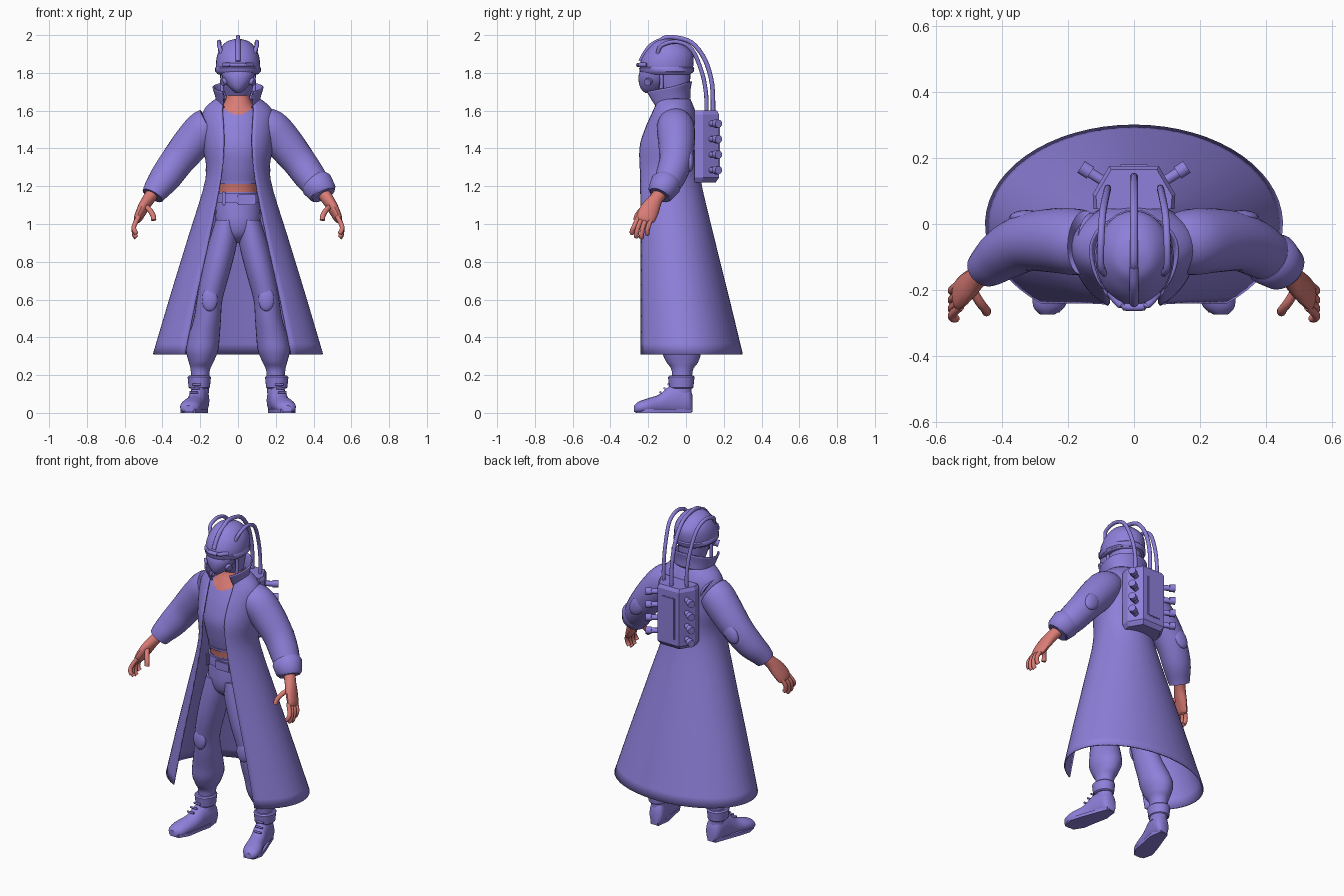
import bpy, bmesh
from math import sin, cos, pi, asin, sqrt, radians
from mathutils import Vector, Matrix

cube = bpy.data.objects.get("Cube")
if cube:
    bpy.data.objects.remove(cube, do_unlink=True)


def material(name, rgb):
    m = bpy.data.materials.new(name)
    m.use_nodes = True
    m.diffuse_color = (*rgb, 1)
    m.node_tree.nodes["Principled BSDF"].inputs["Base Color"].default_value = (*rgb, 1)
    return m


CLOTH = material("violet cloth", (0.27, 0.215, 0.7))
SKIN = material("salmon skin", (0.7, 0.2, 0.18))


def finish(name, bm, mats, angle=40, rule=None):
    bmesh.ops.recalc_face_normals(bm, faces=bm.faces)
    if rule:
        for f in bm.faces:
            f.material_index = rule(f.calc_center_median())
    me = bpy.data.meshes.new(name)
    bm.to_mesh(me)
    bm.free()
    for m in mats:
        me.materials.append(m)
    ob = bpy.data.objects.new(name, me)
    bpy.context.collection.objects.link(ob)
    bpy.ops.object.select_all(action="DESELECT")
    ob.select_set(True)
    bpy.context.view_layer.objects.active = ob
    bpy.ops.object.shade_smooth_by_angle(angle=radians(angle))
    return ob


def fine(rows, n=4):
    """Catmull-Rom interpolation of rows of numbers."""
    rows = [Vector(r) for r in rows]
    out = []
    for i in range(len(rows) - 1):
        b, c = rows[i], rows[i + 1]
        a = rows[i - 1] if i else b
        d = rows[i + 2] if i + 2 < len(rows) else c
        for k in range(n):
            t = k / n
            out.append(b + ((c - a) * t + (2 * a - 5 * b + 4 * c - d) * t**2
                            + (3 * b - a - 3 * c + d) * t**3) / 2)
    return out + [rows[-1]]


def loft(name, rings, mats=(CLOTH,), closed=True, angle=40, rule=None):
    bm = bmesh.new()
    vs = [[bm.verts.new(p) for p in r] for r in rings]
    n = len(vs[0])
    for a, b in zip(vs, vs[1:]):
        for i in range(n if closed else n - 1):
            j = (i + 1) % n
            bm.faces.new((a[i], a[j], b[j], b[i]))
    if closed:
        bm.faces.new(vs[0])
        bm.faces.new(vs[-1])
    return finish(name, bm, mats, angle, rule)


def oval(cx, cy, z, rx, ry, n=28):
    return [(cx + rx * sin(2 * pi * i / n), cy + ry * cos(2 * pi * i / n), z) for i in range(n)]


def stack(name, rows, smooth=True, **kw):
    """Centred body from rows of z, half width, front y, back y."""
    rows = fine(rows) if smooth else rows
    return loft(name, [oval(0, (f + b) / 2, z, a, (b - f) / 2) for z, a, f, b in rows], **kw)


def tube(name, rows, side=1, n=16, mat=CLOTH, smooth=4):
    """Round limb along rows of x, y, z, depth radius, width radius."""
    rows = fine(rows, smooth)
    pts = [Vector((side * r[0], r[1], r[2])) for r in rows]
    rings = []
    for i, p in enumerate(pts):
        t = (pts[min(i + 1, len(pts) - 1)] - pts[max(i - 1, 0)]).normalized()
        ref = Vector((1, 0, 0)) if abs(t.x) < .9 else Vector((0, 0, 1))
        u = t.cross(ref).normalized()
        w = u.cross(t)
        rings.append([p + u * rows[i][3] * cos(2 * pi * k / n) + w * rows[i][4] * sin(2 * pi * k / n)
                      for k in range(n)])
    return loft(name, rings, (mat,))


def hose(name, pts, r, side=1, mat=CLOTH):
    return tube(name, [(*p, r, r) for p in pts], side, 10, mat)


def pad(name, loc, size, turn=0):
    bm = bmesh.new()
    bmesh.ops.create_uvsphere(bm, u_segments=20, v_segments=12, radius=1)
    bm.transform(Matrix.Translation(loc) @ Matrix.Rotation(turn, 4, "Y") @ Matrix.Diagonal((*size, 1)))
    return finish(name, bm, (CLOTH,))


def box(name, loc, size, bevel=.006):
    bm = bmesh.new()
    bmesh.ops.create_cube(bm, size=1)
    bm.transform(Matrix.Translation(loc) @ Matrix.Diagonal((*size, 1)))
    bmesh.ops.bevel(bm, geom=bm.edges[:], offset=bevel, segments=2, affect="EDGES")
    return finish(name, bm, (CLOTH,), 30)


def open_ring(name, rows, tilt=0):
    """Cloth wall open at the front; rows of z, half width, centre y, back y, edge x, edge y."""
    rings = []
    for z, a, c, back, edge, front in rows:
        end = pi - asin(edge / a)
        depth = (c - front) / sqrt(1 - (edge / a)**2)
        ring = []
        for i in range(49):
            t = end * (i / 24 - 1)
            ring.append((a * sin(t), c + (back - c if cos(t) > 0 else depth) * cos(t), z + tilt * cos(t)))
        rings.append(ring)
    ob = loft(name, rings, closed=False)
    mod = ob.modifiers.new("cloth thickness", "SOLIDIFY")
    mod.thickness = .008
    mod.offset = 0
    return ob


# Coat and standing collar
open_ring("long_coat", fine([
    (.31, .447, 0, .297, .28, -.237), (.62, .355, -.03, .222, .218, -.237),
    (.93, .26, -.06, .145, .15, -.237), (1.24, .168, -.085, .073, .09, -.24),
    (1.4, .18, -.08, .068, .075, -.243), (1.5, .187, -.075, .062, .075, -.215),
    (1.58, .185, -.07, .05, .08, -.18), (1.625, .16, -.07, .035, .08, -.16),
    (1.66, .115, -.07, .02, .075, -.15)]))
open_ring("collar", fine([
    (1.635, .108, -.07, .02, .075, -.15), (1.68, .118, -.075, .02, .078, -.18),
    (1.725, .132, -.08, .028, .082, -.205)]), .03)

# Torso with bare midriff and neckline
stack("torso", fine([
    (1.14, .1, -.19, -.01), (1.2, .105, -.2, 0), (1.3, .125, -.225, .02), (1.4, .145, -.237, .03),
    (1.5, .15, -.213, .03), (1.58, .13, -.18, .02), (1.63, .08, -.155, .01),
    (1.68, .062, -.13, 0), (1.76, .062, -.13, 0)]), mats=(CLOTH, SKIN),
    rule=lambda c: int(c.z < 1.215 or (c.y < -.05 and c.z > 1.57 + .55 * abs(c.x)) or c.z > 1.64))
stack("shirt_hem", [(1.212, .112, -.209, .005), (1.228, .114, -.212, .008)], False)

# Trousers and belt
stack("hips", [(.9, .03, -.13, -.06), (.94, .075, -.18, -.02), (1, .115, -.2, .01),
               (1.08, .118, -.2, .01), (1.17, .106, -.195, 0)])
stack("belt", [(1.11, .119, -.208, .015), (1.165, .115, -.206, .01)], False)
box("belt_pouch", (.045, -.205, 1.13), (.1, .03, .06))
box("belt_strap", (-.075, -.195, 1.135), (.02, .03, .075))

for s, tag in ((1, "left"), (-1, "right")):
    # Legs and boots
    rows = fine([(1.02, .06, -.1, .06, .095), (.9, .08, -.1, .075, .1), (.75, .115, -.1, .074, .095),
                 (.6, .15, -.09, .068, .085), (.5, .162, -.07, .072, .09), (.4, .18, -.04, .083, .1),
                 (.33, .19, -.025, .085, .105), (.27, .195, -.02, .066, .085), (.22, .2, -.02, .05, .055),
                 (.1, .2, -.025, .045, .055)])
    loft(tag + "_trouser_leg", [oval(s * x, y, z, rx, ry) for z, x, y, rx, ry in rows])
    pad(tag + "_knee_pad", (s * .15, -.165, .6), (.042, .02, .062))
    rings = []
    for y, x, w, h in fine([(.035, .195, .025, .09), (.015, .197, .045, .14), (-.04, .205, .048, .16),
                            (-.09, .215, .047, .14), (-.14, .228, .05, .098), (-.2, .247, .056, .078),
                            (-.25, .257, .048, .06), (-.274, .262, .022, .04)]):
        rings.append([(s * (x + w * cos(k * pi / 10)),
                       y, max(.004, h * (.45 + .55 * sin(k * pi / 10)))) for k in range(20)])
    loft(tag + "_boot", rings)
    sole = [[(s * x, y, z) for x, y in ((.17, .03), (.16, -.05), (.177, -.13), (.19, -.21), (.225, -.268),
             (.29, -.262), (.305, -.2), (.28, -.12), (.25, -.04), (.225, .03))] for z in (0, .02)]
    loft(tag + "_boot_sole", sole)
    loft(tag + "_boot_cuff", [oval(s * .205, -.025, z, r, r + .008)
                              for z, r in ((.13, .05), (.135, .056), (.19, .062), (.197, .055))])
    for k in range(4):
        hose(tag + "_lace", [(.19 + k * .007, -.07 - k * .022, .172 - k * .021),
                             (.235 + k * .007, -.07 - k * .022, .172 - k * .021)], .006, s)

    # Sleeves
    tube(tag + "_sleeve", [(.11, -.06, 1.54, .085, .08), (.17, -.055, 1.51, .1, .1),
                           (.235, -.05, 1.44, .098, .1), (.32, -.055, 1.335, .088, .09),
                           (.385, -.085, 1.245, .08, .083), (.43, -.12, 1.185, .066, .07),
                           (.452, -.137, 1.15, .056, .06)], s, 24)
    pad(tag + "_elbow_pad", (s * .325, .02, 1.335), (.045, .022, .065), -s * .6)

    # Hands
    tube(tag + "_hand", [(.445, -.13, 1.17, .036, .034), (.475, -.16, 1.13, .037, .032),
                         (.505, -.19, 1.08, .05, .028), (.53, -.213, 1.03, .05, .022),
                         (.535, -.218, 1.012, .036, .014)], s, 16, SKIN)
    for k, (y, tip_y, tip_z) in enumerate(((-.25, -.285, .95), (-.23, -.262, .932),
                                           (-.205, -.235, .927), (-.18, -.205, .945))):
        hose(tag + "_finger", [(.525, y, 1.04), (.55, (y + tip_y) / 2 - .006, .99),
                               (.548, tip_y, tip_z + .015), (.538, tip_y, tip_z)], .0125, s, SKIN)
    hose(tag + "_thumb", [(.495, -.19, 1.1), (.468, -.235, 1.075), (.45, -.258, 1.045),
                          (.446, -.266, 1.02)], .014, s, SKIN)

    # Head fittings, side hoses and pack valves
    hose(tag + "_chin_strap", [(.083, -.13, 1.8), (.085, -.13, 1.72), (.078, -.14, 1.64)], .01, s)
    hose(tag + "_mask_filter", [(.055, -.19, 1.76), (.085, -.205, 1.75)], .02, s)
    hose(tag + "_helmet_hose", [(.085, -.15, 1.9), (.1, -.13, 1.945), (.1, -.05, 1.965), (.095, .03, 1.925),
                                (.085, .085, 1.8), (.08, .107, 1.68), (.08, .107, 1.58)], .011, s)
    for k in range(4):
        z = 1.285 + k * .082
        hose(tag + "_valve", [(.085, .125, z), (.145, .163, z)], .016, s)
        hose(tag + "_valve_cap", [(.132, .155, z), (.16, .173, z)], .022, s)

# Rolled cuff on one sleeve
tube("left_sleeve_cuff", [(.405, -.1, 1.225, .073, .077), (.418, -.108, 1.21, .083, .087),
                          (.45, -.135, 1.165, .07, .076), (.455, -.14, 1.155, .057, .062)], 1, 24, smooth=1)

# Head, mask and helmet
stack("hood", [(1.68, .068, -.13, .005), (1.74, .08, -.17, .02), (1.82, .09, -.2, .025)])
stack("face_mask", [(1.693, .012, -.215, -.15), (1.715, .04, -.238, -.12), (1.75, .07, -.25, -.09),
                    (1.79, .087, -.25, -.08), (1.83, .09, -.235, -.08)])
stack("helmet", [(1.792, .1, -.215, .02), (1.8, .113, -.238, .03), (1.85, .117, -.243, .04),
                 (1.9, .108, -.222, .036), (1.94, .086, -.188, .005), (1.968, .055, -.155, -.035),
                 (1.98, .012, -.11, -.085)])
stack("helmet_band", [(1.8, .114, -.24, .034), (1.808, .121, -.246, .042), (1.826, .121, -.248, .044),
                      (1.834, .115, -.24, .036)], False)
hose("visor", [(-.075, -.205, 1.842), (-.04, -.245, 1.842), (0, -.252, 1.842), (.04, -.245, 1.842),
               (.075, -.205, 1.842)], .012)
hose("helmet_crest", [(0, -.238, 1.86), (0, -.215, 1.905), (0, -.18, 1.947), (0, -.13, 1.973)], .014)
hose("center_hose", [(0, -.135, 1.965), (0, -.115, 1.985), (0, -.06, 1.988), (0, .03, 1.96), (0, .1, 1.87),
                     (0, .138, 1.74), (0, .143, 1.58)], .012)

# Back pack
outline = [(.122, .045), (.125, .09), (.075, .175), (-.075, .175), (-.125, .09), (-.122, .045)]
loft("back_pack", [[(x * k, .045 + (y - .045) * k, z) for x, y in outline]
                   for z, k in ((1.22, .86), (1.245, 1), (1.58, 1), (1.6, .92))], angle=20)
box("pack_plate", (0, .174, 1.41), (.09, .012, .26), .004)
